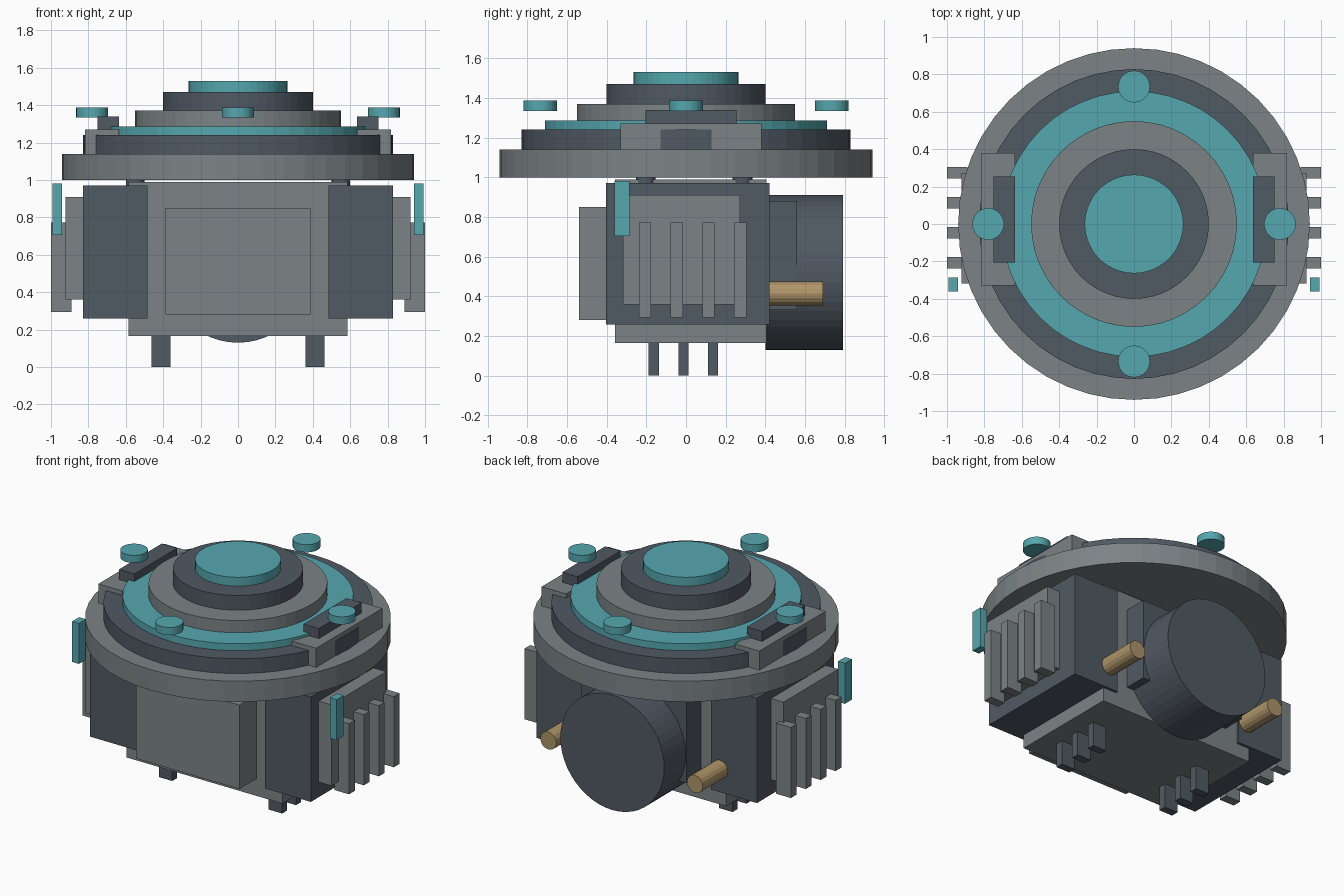
import bpy, bmesh, math
from mathutils import Matrix, Vector

if "Cube" in bpy.data.objects:
    bpy.data.objects.remove(bpy.data.objects["Cube"])


def material(name, rgb):
    m = bpy.data.materials.new(name)
    m.diffuse_color = (*rgb, 1)
    m.use_nodes = True
    m.node_tree.nodes["Principled BSDF"].inputs["Base Color"].default_value = m.diffuse_color
    return m


GREY = material("mid grey", (0.20, 0.23, 0.24))
DARK = material("dark slate", (0.08, 0.10, 0.125))
TEAL = material("teal", (0.09, 0.39, 0.43))
BRONZE = material("bronze", (0.43, 0.30, 0.14))


def finish(bm, name, mat):
    me = bpy.data.meshes.new(name)
    bm.to_mesh(me)
    bm.free()
    me.materials.append(mat)
    ob = bpy.data.objects.new(name, me)
    bpy.context.collection.objects.link(ob)
    return ob


def box(name, mat, x, y, z):
    """Box from (min, max) ranges on each axis."""
    bm = bmesh.new()
    size = [r[1] - r[0] for r in (x, y, z)]
    mid = [(r[1] + r[0]) / 2 for r in (x, y, z)]
    bmesh.ops.create_cube(bm, size=1, matrix=Matrix.Translation(mid) @ Matrix.Diagonal((*size, 1)))
    return finish(bm, name, mat)


def cyl(name, mat, start, end, r, sides=48):
    """Cylinder between two points."""
    a, b = Vector(start), Vector(end)
    rot = (b - a).to_track_quat('Z', 'Y').to_matrix().to_4x4()
    bm = bmesh.new()
    bmesh.ops.create_cone(bm, cap_ends=True, segments=sides, radius1=r, radius2=r,
                          depth=(b - a).length, matrix=Matrix.Translation((a + b) / 2) @ rot)
    return finish(bm, name, mat)


def side(s, lo, hi):
    """Mirror an x range to side s."""
    return tuple(sorted((s * lo, s * hi)))


# stepped round turret
for name, mat, r, z0, z1 in (("base_disc", GREY, 0.94, 1.00, 1.14),
                             ("lower_ring", DARK, 0.828, 1.14, 1.24),
                             ("teal_ring", TEAL, 0.71, 1.24, 1.287),
                             ("middle_ring", GREY, 0.55, 1.287, 1.37),
                             ("upper_ring", DARK, 0.40, 1.37, 1.47),
                             ("top_cap", TEAL, 0.264, 1.47, 1.53)):
    cyl(name, mat, (0, 0, z0), (0, 0, z1), r)

# floating marker discs
for i, (x, y) in enumerate(((0.78, 0), (-0.78, 0), (0, 0.735), (0, -0.735))):
    cyl(f"marker_disc_{i}", TEAL, (x, y, 1.335), (x, y, 1.387), 0.085, 32)

# central body, front panel and rear housing
box("body", GREY, (-0.585, 0.585), (-0.358, 0.405), (0.165, 0.99))
box("front_panel", GREY, (-0.388, 0.388), (-0.54, -0.34), (0.28, 0.85))
box("rear_plate", DARK, (-0.395, 0.395), (0.38, 0.56), (0.33, 0.88))
cyl("rear_drum", DARK, (0, 0.40, 0.52), (0, 0.79, 0.52), 0.39)

for s, tag in ((1, "right"), (-1, "left")):
    # side block with cooling plate and fins
    box(f"side_block_{tag}", DARK, side(s, 0.485, 0.828), (-0.402, 0.422), (0.258, 0.97))
    box(f"cooling_plate_{tag}", GREY, side(s, 0.80, 0.922), (-0.317, 0.272), (0.36, 0.91))
    for i in range(4):
        y = -0.207 + 0.16 * i
        box(f"fin_{tag}_{i}", GREY, side(s, 0.89, 1.0), (y - 0.031, y + 0.031), (0.293, 0.772))
    # light strip
    box(f"light_{tag}", TEAL, side(s, 0.942, 0.993), (-0.36, -0.285), (0.705, 0.98))
    # turret bracket and its rail
    box(f"bracket_{tag}", GREY, side(s, 0.635, 0.817), (-0.33, 0.38), (1.14, 1.27))
    box(f"rail_{tag}", DARK, side(s, 0.635, 0.75), (-0.205, 0.255), (1.27, 1.338))
    # rear pipe
    cyl(f"rear_pipe_{tag}", BRONZE, (s * 0.55, 0.40, 0.415), (s * 0.55, 0.69, 0.415), 0.06, 16)
    # mounting posts under the disc
    for i, y in enumerate((-0.203, 0.285)):
        cyl(f"post_{tag}_{i}", DARK, (s * 0.55, y, 0.95), (s * 0.55, y, 1.01), 0.05, 16)
    # connector feet
    for i, y in enumerate((-0.162, -0.013, 0.136)):
        box(f"foot_{tag}_{i}", DARK, side(s, 0.362, 0.463), (y - 0.026, y + 0.026), (0, 0.18))
